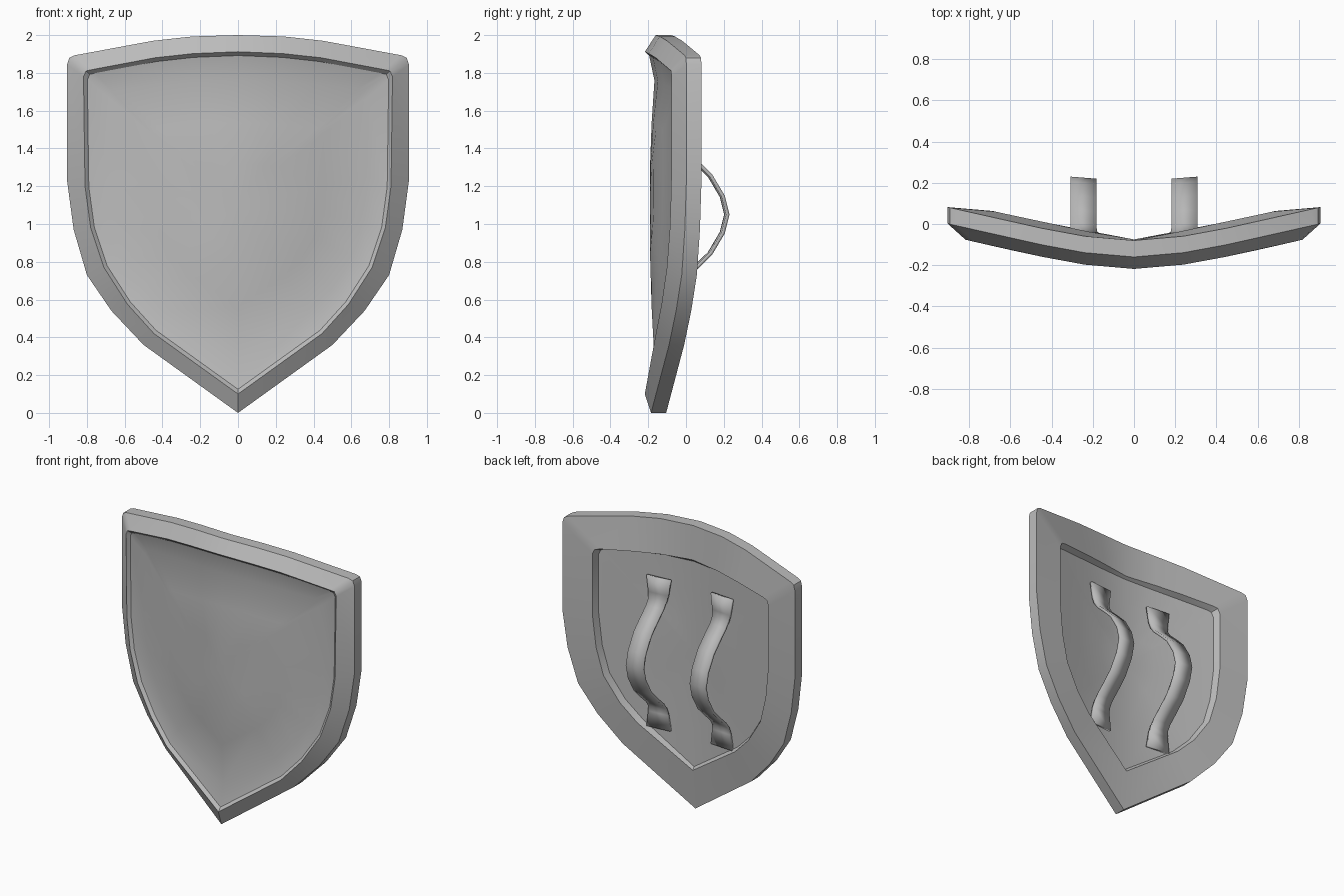
import bpy, bmesh
from math import radians, sqrt

cube = bpy.data.objects.get("Cube")
if cube:
    bpy.data.objects.remove(cube, do_unlink=True)

grey = bpy.data.materials.new("plain grey")
grey.use_nodes = True
colour = (0.5, 0.5, 0.5, 1)
grey.diffuse_color = colour
grey.node_tree.nodes["Principled BSDF"].inputs["Base Color"].default_value = colour

# Half outlines (x, z) from top centre to bottom tip
OUTER = [(0, 2), (.24, 1.993), (.45, 1.97), (.865, 1.893), (.893, 1.88), (.905, 1.845),
         (.905, 1.23), (.87, .97), (.8, .73), (.67, .54), (.5, .36), (0, 0)]
RIDGE = [(0, 1.912), (.24, 1.902), (.44, 1.88), (.775, 1.817), (.805, 1.81), (.818, 1.78),
         (.81, 1.2), (.78, .98), (.71, .77), (.585, .575), (.445, .42), (0, .1)]
PANEL = [(0, 1.76), (.22, 1.755), (.41, 1.74), (.635, 1.715), (.67, 1.705), (.685, 1.67),
         (.685, 1.25), (.66, 1.02), (.61, .83), (.5, .66), (.38, .54), (0, .28)]
MID_Z = 1.1


def bow(x):
    """Sideways curvature of the whole shield."""
    return .248 * (sqrt(x * x + .09) - .3)


def scaled(half, f):
    return [(x * f, MID_Z + (z - MID_Z) * f) for x, z in half]


def finish(bm, name, angle):
    bmesh.ops.recalc_face_normals(bm, faces=bm.faces)
    mesh = bpy.data.meshes.new(name)
    bm.to_mesh(mesh)
    bm.free()
    mesh.materials.append(grey)
    obj = bpy.data.objects.new(name, mesh)
    bpy.context.collection.objects.link(obj)
    bpy.ops.object.select_all(action='DESELECT')
    obj.select_set(True)
    bpy.context.view_layer.objects.active = obj
    bpy.ops.object.shade_smooth_by_angle(angle=radians(angle))
    return obj


# Shield body: closed rings from the front centre, around the rim, to the back centre
def rear_lip(x):
    return -.075 + .027 * min(1, abs(x) / .3)


rings = [
    (scaled(PANEL, .33), -.19), (scaled(PANEL, .66), -.182), (PANEL, -.167),
    (scaled(RIDGE, .975), -.195), (RIDGE, -.218), (OUTER, -.16), (OUTER, -.08),
    (PANEL, rear_lip), (scaled(PANEL, .975), -.09),
    (scaled(PANEL, .66), -.09), (scaled(PANEL, .33), -.09),
]
bm = bmesh.new()
loops = []
for half, base in rings:
    full = half + [(-x, z) for x, z in half[-2:0:-1]]
    loop = []
    for x, z in full:
        depth = base(x) if callable(base) else base
        tip = -.025 if half is OUTER and z < .1 else 0
        loop.append(bm.verts.new((x, depth + bow(x) + tip, z)))
    loops.append(loop)
n = len(loops[0])
for a, b in zip(loops, loops[1:]):
    for i in range(n):
        j = (i + 1) % n
        bm.faces.new((a[i], a[j], b[j], b[i]))
for loop, depth in ((loops[0], -.19), (loops[-1], -.09)):
    hub = bm.verts.new((0, depth, MID_Z))
    for i in range(n):
        bm.faces.new((hub, loop[i], loop[(i + 1) % n]))
finish(bm, "shield_body", 32)

# Two arm straps: bowed bands ending in flared flat feet (height offset, y, half width)
HALF_STRAP = [(0, .225, .063), (.1, .2, .063), (.21, .135, .063), (.28, .065, .063),
              (.34, 0, .063), (.38, -.028, .065), (.42, -.038, .072), (.53, -.042, .088)]
STRAP = [(-h, y, w) for h, y, w in HALF_STRAP[:0:-1]] + HALF_STRAP


def strap(name, side):
    bm = bmesh.new()
    rows = []
    for h, y, w in STRAP:
        rows.append([bm.verts.new((side * .245 + s * w, y + s * side * w * .08, 1.05 + h))
                     for s in (-1, 1)])
    for a, b in zip(rows, rows[1:]):
        bm.faces.new((a[0], a[1], b[1], b[0]))
    bmesh.ops.recalc_face_normals(bm, faces=bm.faces)
    outward = sum(f.normal.y for f in bm.faces) > 0
    obj = finish(bm, name, 35)
    solid = obj.modifiers.new("thickness", 'SOLIDIFY')
    solid.thickness = .018
    solid.offset = -1 if outward else 1


strap("left_strap", 1)
strap("right_strap", -1)
